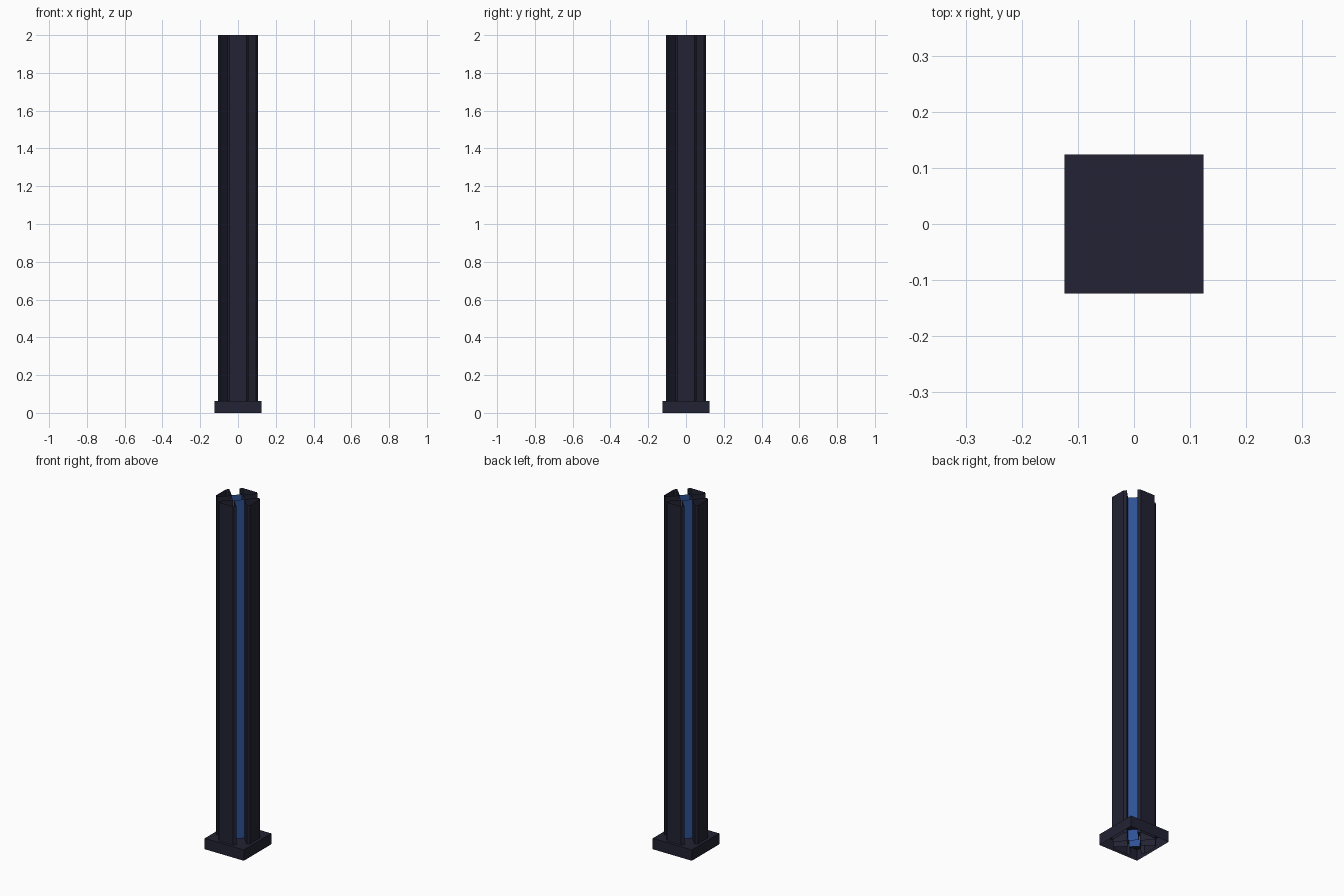
import bpy, bmesh, math
from mathutils import Matrix, Vector

if "Cube" in bpy.data.objects:
    bpy.data.objects.remove(bpy.data.objects["Cube"])


def make_material(name, color):
    m = bpy.data.materials.new(name)
    m.diffuse_color = (*color, 1.0)
    m.use_nodes = True
    m.node_tree.nodes["Principled BSDF"].inputs["Base Color"].default_value = m.diffuse_color
    return m


DARK = make_material("dark navy metal", (0.016, 0.016, 0.033))
BLUE = make_material("deep blue", (0.027, 0.084, 0.30))

HEIGHT = 2.0
APOTHEM = 0.107                                 # flat-to-centre distance of the octagon
HALF_SIDE = APOTHEM * math.tan(math.pi / 8)     # half width of a flat side
LIP = 0.012                                     # corner face left beside each groove
DEPTH = 0.053                                   # groove depth along x and y


def add_object(name, bm, material):
    bmesh.ops.remove_doubles(bm, verts=bm.verts, dist=1e-5)
    mesh = bpy.data.meshes.new(name)
    bm.to_mesh(mesh)
    bm.free()
    mesh.materials.append(material)
    obj = bpy.data.objects.new(name, mesh)
    bpy.context.collection.objects.link(obj)
    return obj


def extrude_paths(name, path, z0, z1, material):
    """Raise an open path into an upright wall, repeated on all four sides."""
    bm = bmesh.new()
    for k in range(4):
        rot = Matrix.Rotation(k * math.pi / 2, 3, 'Z')
        pts = [rot @ Vector((x, y, 0)) for x, y in path]
        low = [bm.verts.new((p.x, p.y, z0)) for p in pts]
        high = [bm.verts.new((p.x, p.y, z1)) for p in pts]
        for i in range(len(pts) - 1):
            bm.faces.new((low[i], low[i + 1], high[i + 1], high[i]))
    return add_object(name, bm, material)


# Half profile of one armour rib on the front: flat, corner lip, groove wall
a, h = APOTHEM, HALF_SIDE
half = [(h, -a), (h + LIP, -a + LIP), (h + LIP - DEPTH, -a + LIP + DEPTH)]
rib = [(-x, y) for x, y in reversed(half)] + half
extrude_paths("column_ribs", rib, 0.0, HEIGHT, DARK)

# Blue strip at the bottom of each corner groove
x, y = half[-1]
extrude_paths("groove_strips", [(x, y), (-y, -x)], 0.0, HEIGHT, BLUE)

# Square foot, open underneath
bm = bmesh.new()
bmesh.ops.create_cube(bm, size=1.0)
bmesh.ops.scale(bm, vec=(0.248, 0.248, 0.062), verts=bm.verts)
bmesh.ops.translate(bm, vec=(0, 0, 0.031), verts=bm.verts)
bm.normal_update()
bmesh.ops.delete(bm, geom=[f for f in bm.faces if f.normal.z < -0.5], context='FACES')
add_object("base_foot", bm, DARK)
